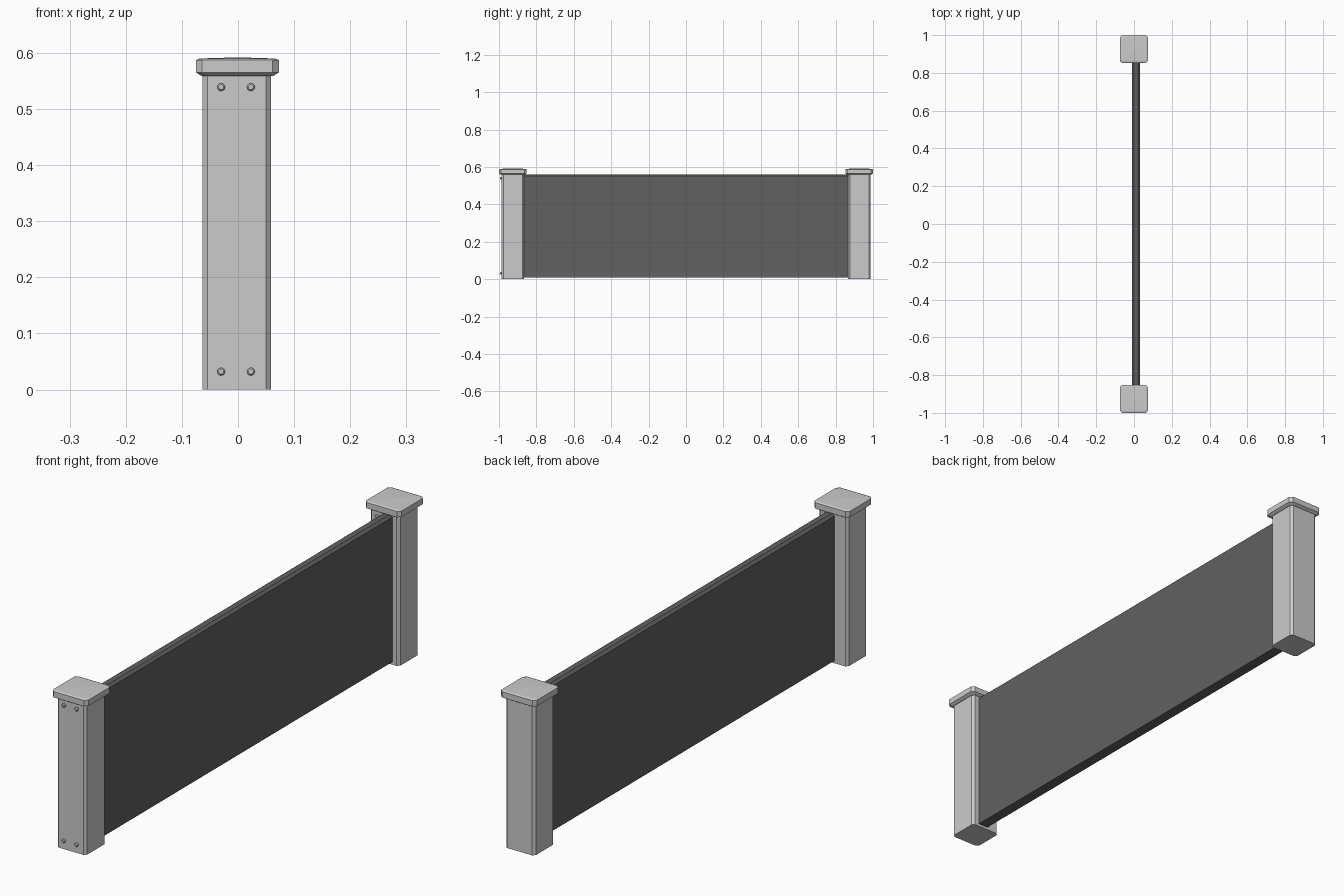
import bpy, bmesh, math
from mathutils import Matrix

if "Cube" in bpy.data.objects:
    bpy.data.objects.remove(bpy.data.objects["Cube"])


def make_object(name, bm, mat=None):
    bmesh.ops.recalc_face_normals(bm, faces=bm.faces[:])
    me = bpy.data.meshes.new(name)
    bm.to_mesh(me)
    bm.free()
    ob = bpy.data.objects.new(name, me)
    bpy.context.collection.objects.link(ob)
    if mat:
        me.materials.append(mat)
    return ob


def chamfered_rect(cx, cy, hx, hy, c):
    """Rectangle outline with cut corners."""
    return [(cx + sx * (hx - dx), cy + sy * (hy - dy))
            for sx, sy, dx, dy in ((1, -1, c, 0), (1, -1, 0, c), (1, 1, 0, c), (1, 1, c, 0),
                                   (-1, 1, c, 0), (-1, 1, 0, c), (-1, -1, 0, c), (-1, -1, c, 0))]


def loft(bm, rings, peak=None):
    """Skin stacked rings; close the top flat or with a low peak."""
    loops = [[bm.verts.new(p) for p in r] for r in rings]
    n = len(loops[0])
    for a, b in zip(loops, loops[1:]):
        for i in range(n):
            j = (i + 1) % n
            bm.faces.new((a[i], a[j], b[j], b[i]))
    bm.faces.new(loops[0][::-1])
    if peak:
        tip = bm.verts.new(peak)
        for i in range(n):
            bm.faces.new((loops[-1][i], loops[-1][(i + 1) % n], tip))
    else:
        bm.faces.new(loops[-1])


def ring(z, cx, cy, hx, hy, c):
    return [(x, y, z) for x, y in chamfered_rect(cx, cy, hx, hy, c)]


def post(prefix, y):
    # chamfered post body
    bm = bmesh.new()
    loft(bm, [ring(z, -0.002, y + 0.001, 0.061, 0.06, 0.009) for z in (0, 0.562)])
    make_object(prefix + "_post", bm)

    # overhanging cap with a bevelled rim and very low pyramid top
    bm = bmesh.new()
    levels = ((0.559, 0.064), (0.565, 0.0738), (0.587, 0.0738), (0.590, 0.067))
    loft(bm, [ring(z, -0.001, y, h, h, 0.011) for z, h in levels], (-0.001, y, 0.592))
    make_object(prefix + "_cap", bm)

    # four bevelled bolt heads on the -y face of each post
    bm = bmesh.new()
    for x in (-0.03, 0.023):
        for z in (0.032, 0.539):
            rings = []
            for d, r in ((-0.003, 0.007), (0.005, 0.007), (0.008, 0.0045)):
                rings.append([(x + r * math.cos(math.tau * k / 12), y - 0.059 - d,
                               z + r * math.sin(math.tau * k / 12)) for k in range(12)])
            loft(bm, rings)
    make_object(prefix + "_bolts", bm)


# two identical posts facing the same way
post("front", -0.9262)
post("back", 0.9262)

# dark panel between the posts, with a chamfered top edge
dark = bpy.data.materials.new("dark_panel")
dark.diffuse_color = (0.12, 0.12, 0.12, 1)
dark.use_nodes = True
dark.node_tree.nodes["Principled BSDF"].inputs["Base Color"].default_value = dark.diffuse_color
profile = [(-0.01, 0.01), (0.032, 0.01), (0.032, 0.552), (0.022, 0.56), (0.0, 0.56), (-0.01, 0.552)]
bm = bmesh.new()
loft(bm, [[(x, y, z) for x, z in profile] for y in (-0.868, 0.868)])
make_object("panel", bm, dark)
